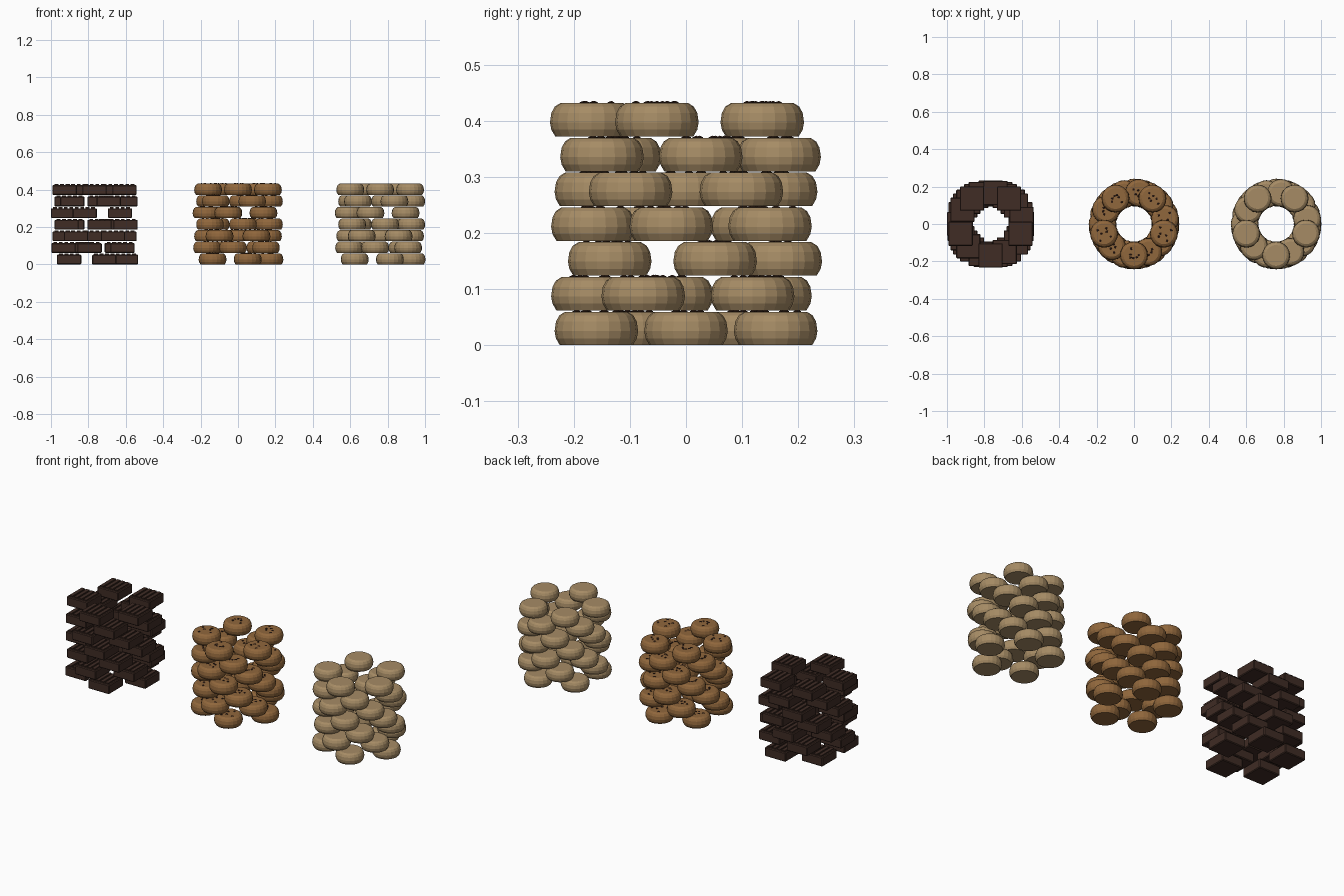
import bpy, bmesh, math, random
from mathutils import Matrix

if "Cube" in bpy.data.objects:
    bpy.data.objects.remove(bpy.data.objects["Cube"], do_unlink=True)
random.seed(4)

LAYERS, PER_RING, PITCH, RING = 7, 5, 0.062, 0.168


def material(name, rgb):
    m = bpy.data.materials.new(name)
    m.use_nodes = True
    m.diffuse_color = (*rgb, 1)
    m.node_tree.nodes["Principled BSDF"].inputs["Base Color"].default_value = (*rgb, 1)
    return m


chocolate = material("dark chocolate", (0.05, 0.025, 0.018))
baked = material("baked brown", (0.28, 0.135, 0.045))
chip = material("chip brown", (0.03, 0.013, 0.008))
pale = material("pale biscuit", (0.38, 0.26, 0.13))


def finish(bm, name, mats):
    bmesh.ops.recalc_face_normals(bm, faces=bm.faces)
    mesh = bpy.data.meshes.new(name)
    bm.to_mesh(mesh)
    bm.free()
    for m in mats:
        mesh.materials.append(m)
    return mesh


def add_box(bm, size, centre):
    mat = Matrix.Translation(centre) @ Matrix.Diagonal((*size, 1))
    return bmesh.ops.create_cube(bm, size=1, matrix=mat)["verts"]


# Bar: a chamfered block with raised ribs on top
def bar_mesh():
    bm = bmesh.new()
    add_box(bm, (0.13, 0.13, 0.052), (0, 0, 0.026))
    bmesh.ops.bevel(bm, geom=bm.edges[:], offset=0.004, segments=1, affect='EDGES')
    for i in range(4):
        add_box(bm, (0.02, 0.112, 0.008), ((i - 1.5) * 0.029, 0, 0.054))
    return finish(bm, "bar", [chocolate])


# Biscuit: a lathed, rounded puck
def biscuit_mesh(name, mat, chips=0):
    bm = bmesh.new()
    profile = [(0.065, 0), (0.072, 0.012), (0.0745, 0.025), (0.072, 0.042),
               (0.066, 0.053), (0.056, 0.0595)]
    sides = 20
    rings = []
    for r, z in profile:
        rings.append([bm.verts.new((r * math.cos(a), r * math.sin(a), z))
                      for a in (math.tau * k / sides for k in range(sides))])
    for low, high in zip(rings, rings[1:]):
        for k in range(sides):
            n = (k + 1) % sides
            bm.faces.new((low[k], low[n], high[n], high[k]))
    bm.faces.new(rings[0][::-1])
    bm.faces.new(rings[-1])
    # Chips half sunk into the top
    for k in range(chips):
        a = math.tau * k / chips + random.uniform(-0.5, 0.5)
        d = random.uniform(0.012, 0.045)
        spot = Matrix.Translation((d * math.cos(a), d * math.sin(a), 0.058))
        ball = bmesh.ops.create_icosphere(bm, subdivisions=1, radius=0.008,
                                          matrix=spot @ Matrix.Diagonal((1, 1, 0.7, 1)))
        for f in {f for v in ball["verts"] for f in v.link_faces}:
            f.material_index = 1
    return finish(bm, name, [mat, chip])


# Stack: rings of five pieces, each ring turned from the one below
def stack(name, centre_x, meshes, turn):
    for layer in range(LAYERS):
        for k in range(PER_RING):
            a = math.radians(45 * layer) + math.tau * k / PER_RING
            ob = bpy.data.objects.new(f"{name}_{layer + 1}_{k + 1}",
                                      meshes[(layer + k) % len(meshes)])
            ob.location = (centre_x + RING * math.cos(a), RING * math.sin(a), layer * PITCH)
            ob.rotation_euler.z = a if turn else 0
            bpy.context.collection.objects.link(ob)


stack("chocolate_bar", -0.767, [bar_mesh()], False)
stack("chip_biscuit", 0, [biscuit_mesh("chip_biscuit", baked, 6) for _ in range(3)], True)
stack("plain_biscuit", 0.76, [biscuit_mesh("plain_biscuit", pale)], False)
